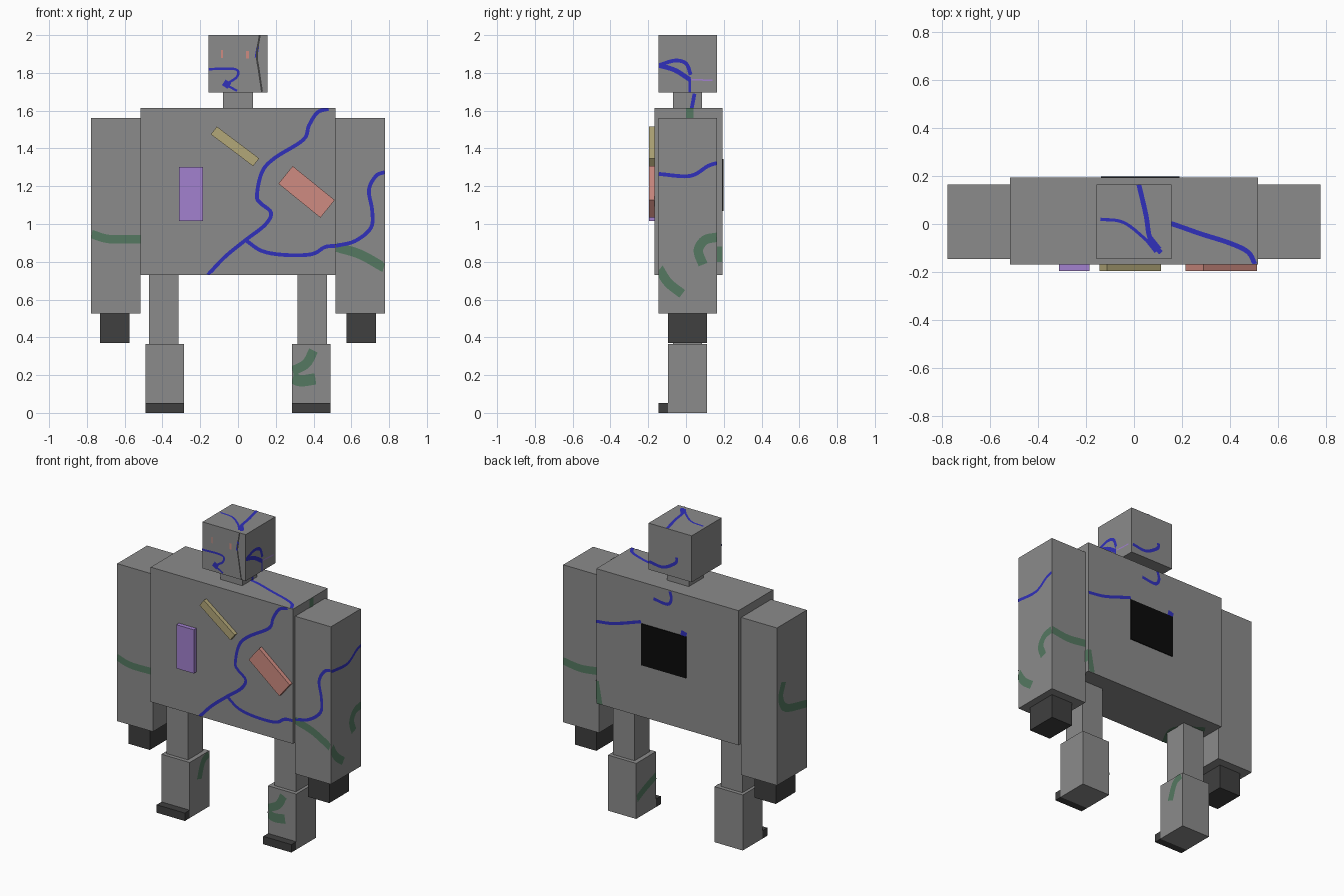
import bpy
import bmesh
import math
from mathutils import Vector

if "Cube" in bpy.data.objects:
    bpy.data.objects.remove(bpy.data.objects["Cube"], do_unlink=True)


def material(name, red, green, blue):
    mat = bpy.data.materials.new(name)
    mat.use_nodes = True
    colour = (red, green, blue, 1)
    mat.diffuse_color = colour
    mat.node_tree.nodes["Principled BSDF"].inputs["Base Color"].default_value = colour
    return mat


stone = material("stone_grey", .26, .26, .26)
dark = material("dark_grey", .05, .05, .05)
black = material("panel_black", .003, .003, .003)
purple = material("crystal_purple", .36, .22, .62)
salmon = material("crystal_salmon", .62, .26, .22)
sand = material("crystal_sand", .45, .39, .19)
blue = material("vein_blue", .03, .03, .5)
moss = material("moss_green", .09, .19, .12)

blocks = {}
# side name: (normal axis, direction, the two axes lying in the face)
SIDES = {"front": (1, -1, (0, 2)), "back": (1, 1, (0, 2)),
         "left": (0, 1, (1, 2)), "right": (0, -1, (1, 2)),
         "top": (2, 1, (0, 1)), "bottom": (2, -1, (0, 1))}


def finish(name, bm, mat):
    mesh = bpy.data.meshes.new(name)
    bm.to_mesh(mesh)
    bm.free()
    mesh.materials.append(mat)
    obj = bpy.data.objects.new(name, mesh)
    bpy.context.collection.objects.link(obj)
    return obj


def block(name, mat, x, y, z, tilt=0):
    """Box given by its range on each axis, tilted about y."""
    low, high = Vector((x[0], y[0], z[0])), Vector((x[1], y[1], z[1]))
    bm = bmesh.new()
    bmesh.ops.create_cube(bm, size=1)
    bmesh.ops.scale(bm, vec=high - low, verts=bm.verts)
    obj = finish(name, bm, mat)
    obj.location = (low + high) / 2
    obj.rotation_euler.y = math.radians(tilt)
    blocks[name] = (low, high)
    return obj


def smooth(points, steps=5):
    """Catmull-Rom path through the points."""
    p = [Vector(q) for q in points]
    p = [2 * p[0] - p[1]] + p + [2 * p[-1] - p[-2]]
    path = []
    for a, b, c, d in zip(p, p[1:], p[2:], p[3:]):
        for i in range(steps):
            t = i / steps
            path.append((2 * b + (c - a) * t + (2 * a - 5 * b + 4 * c - d) * t * t
                         + (3 * b - a - 3 * c + d) * t ** 3) / 2)
    return path + [p[-2]]


def paint(part, side, mat, width, *points):
    """Flat painted stroke on one side of a block, kept inside its edges."""
    low, high = blocks[part]
    axis, sign, (u, v) = SIDES[side]
    depth = (high if sign > 0 else low)[axis] + sign * .003
    path = smooth(points)
    bm = bmesh.new()
    rows = []
    for i, q in enumerate(path):
        along = (path[min(i + 1, len(path) - 1)] - path[max(i - 1, 0)]).normalized()
        across = Vector((-along.y, along.x)) * width / 2
        row = []
        for spot in (q + across, q - across):
            co = [depth] * 3
            co[u] = min(max(spot.x, low[u]), high[u])
            co[v] = min(max(spot.y, low[v]), high[v])
            row.append(bm.verts.new(co))
        rows.append(row)
    for (a, b), (c, d) in zip(rows, rows[1:]):
        face = bm.faces.new((a, b, d, c))
        face.normal_update()
        if face.normal[axis] * sign < 0:
            face.normal_flip()
    finish(f"{part}_{side}_{mat.name}", bm, mat)


# Head, neck and torso
block("head", stone, (-.157, .157), (-.145, .165), (1.695, 2))
block("neck", stone, (-.08, .08), (-.07, .085), (1.61, 1.7))
block("torso", stone, (-.517, .517), (-.168, .193), (.73, 1.615))

# Arms and legs, mirrored
for side, s in (("left", 1), ("right", -1)):
    def limb(name, mat, inner, outer, y, z):
        block(f"{side}_{name}", mat, sorted((s * inner, s * outer)), y, z)
    limb("arm", stone, .517, .777, (-.145, .165), (.525, 1.56))
    limb("hand", dark, .575, .73, (-.095, .11), (.37, .525))
    limb("thigh", stone, .315, .47, (-.07, .085), (.365, .73))
    limb("shin", stone, .285, .49, (-.095, .11), (0, .365))
    limb("toe", dark, .285, .49, (-.145, -.095), (0, .052))

# Raised chest bars and the back panel
chest = (-.195, -.168)
block("purple_bar", purple, (-.312, -.185), chest, (1.015, 1.302))
block("sand_bar", sand, (-.156, .124), chest, (1.385, 1.437), 37)
block("salmon_bar", salmon, (.22, .506), chest, (1.11, 1.23), 39)
block("back_panel", black, (-.137, .19), (.193, .198), (1.07, 1.343))

# Eyes
paint("head", "front", salmon, .01, (-.085, 1.88), (-.085, 1.92))
paint("head", "front", salmon, .016, (.05, 1.875), (.05, 1.915))

# Blue veins on the torso
VEIN = .02
paint("torso", "front", blue, VEIN, (.48, 1.61), (.42, 1.59), (.375, 1.52), (.345, 1.445),
      (.195, 1.35), (.127, 1.275), (.1, 1.15), (.12, 1.11), (.175, 1.06), (.143, .995),
      (.04, .915), (-.07, .825), (-.16, .73))
paint("torso", "front", blue, VEIN, (.04, .915), (.127, .857), (.25, .836), (.39, .84),
      (.46, .878), (.517, .884))
paint("torso", "top", blue, VEIN, (.08, .02), (.16, 0), (.275, -.04), (.4, -.08),
      (.475, -.117), (.504, -.168))
paint("torso", "back", blue, VEIN, (.517, 1.27), (.386, 1.29), (.19, 1.355))
paint("torso", "back", blue, VEIN, (.1, 1.53), (0, 1.52), (-.03, 1.56), (-.02, 1.61))
paint("torso", "back", blue, .04, (-.1, 1.36), (-.14, 1.35))

# Blue veins on the left arm
paint("left_arm", "front", blue, VEIN, (.517, .884), (.62, .91), (.704, .98), (.71, 1.074),
      (.693, 1.18), (.73, 1.254), (.777, 1.275))
paint("left_arm", "left", blue, VEIN, (-.145, 1.265), (.02, 1.254), (.116, 1.307), (.165, 1.323))

# Blue veins on the head and neck
paint("head", "front", blue, .013, (-.157, 1.82), (-.015, 1.82), (-.005, 1.78), (-.063, 1.74))
paint("head", "front", blue, .035, (-.075, 1.75), (-.045, 1.73))
paint("head", "front", blue, .012, (-.06, 1.735), (-.005, 1.705))
paint("head", "front", dark, .01, (.115, 2), (.1, 1.895), (.11, 1.815), (.127, 1.7))
paint("head", "front", blue, .014, (.105, 1.94), (.095, 1.88))
paint("head", "left", blue, VEIN, (-.145, 1.84), (-.06, 1.865), (0, 1.85), (.025, 1.79))
paint("head", "left", blue, .025, (-.145, 1.84), (-.06, 1.815), (.02, 1.765))
paint("head", "left", blue, .012, (.02, 1.77), (.02, 1.695))
paint("head", "left", purple, .008, (.03, 1.765), (.14, 1.76))
paint("head", "top", blue, VEIN, (.02, .165), (.05, .037), (.067, -.06), (.112, -.12))
paint("head", "top", blue, .013, (-.14, .02), (-.04, .005), (.067, -.08))
paint("head", "top", blue, .035, (.06, -.06), (.1, -.11))
paint("head", "back", blue, VEIN, (.15, 1.75), (.05, 1.74), (-.04, 1.79), (-.05, 1.83))
paint("neck", "left", blue, VEIN, (.045, 1.69), (.03, 1.61))

# Moss on the torso and arms
MOSS = .05
paint("torso", "left", moss, .04, (.02, 1.615), (.02, 1.5))
paint("torso", "left", moss, .08, (.16, .84), (.193, .84))
paint("torso", "back", moss, .04, (.517, .88), (.49, .73))
paint("torso", "bottom", moss, MOSS, (-.46, .11), (-.32, 0), (-.38, -.16))
paint("left_arm", "front", moss, MOSS, (.517, .878), (.645, .84), (.777, .767))
paint("left_arm", "left", moss, MOSS, (-.145, .767), (-.095, .69), (-.02, .63))
paint("left_arm", "left", moss, MOSS, (.09, .785), (.065, .86), (.1, .915), (.165, .93))
paint("left_arm", "back", moss, MOSS, (.777, .93), (.65, .915), (.517, .93))
paint("right_arm", "front", moss, .045, (-.777, .947), (-.68, .92), (-.517, .92))
paint("right_arm", "right", moss, MOSS, (.1, 1.18), (.13, 1.085), (.07, 1), (-.145, .947))

# Moss on the shins
paint("left_shin", "front", moss, MOSS, (.4, .33), (.36, .26), (.285, .22))
paint("left_shin", "front", moss, .06, (.285, .19), (.33, .17), (.41, .18))
paint("left_shin", "right", moss, MOSS, (.11, .13), (.02, .17), (-.095, .21))
paint("right_shin", "left", moss, MOSS, (.1, .35), (.04, .32), (0, .22))
